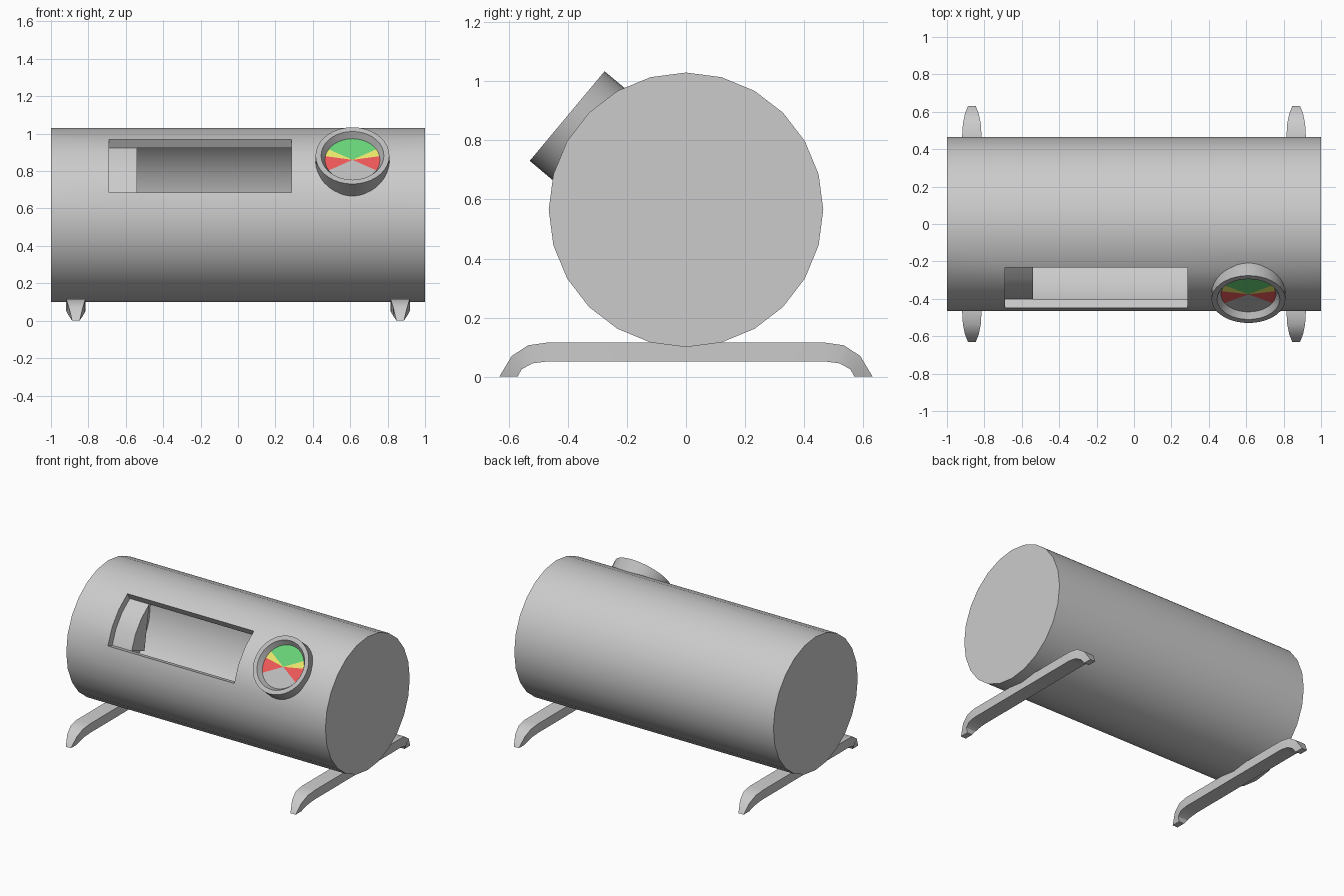
import bpy, bmesh
from math import sin, cos, radians
from mathutils import Matrix, Vector

if "Cube" in bpy.data.objects:
    bpy.data.objects.remove(bpy.data.objects["Cube"])

R, LIP, CZ = 0.465, 0.415, 0.565      # body radius, window lip radius, axis height


def finish(bm, name, mats=(), smooth=True, fix=True):
    if fix:
        bmesh.ops.recalc_face_normals(bm, faces=bm.faces)
    me = bpy.data.meshes.new(name)
    bm.to_mesh(me)
    bm.free()
    ob = bpy.data.objects.new(name, me)
    bpy.context.collection.objects.link(ob)
    for m in mats:
        me.materials.append(m)
    if smooth:
        bpy.context.view_layer.objects.active = ob
        ob.select_set(True)
        bpy.ops.object.shade_smooth_by_angle(angle=radians(30))
        ob.select_set(False)
    return ob


def arc_point(x, r, deg):
    """Point on the body section; angle runs from the top towards the front."""
    a = radians(deg)
    return Vector((x, -r * sin(a), CZ + r * cos(a)))


# Tank body: 24-sided skin with a window opening three faces high
N = 24
bm = bmesh.new()
rings = [[bm.verts.new(arc_point(x, R, 15 * i)) for i in range(N)]
         for x in (-1, -0.69, 0.285, 1)]
for j in range(3):
    for i in range(N):
        if j == 1 and 2 <= i < 5:
            continue
        k = (i + 1) % N
        bm.faces.new((rings[j][i], rings[j][k], rings[j + 1][k], rings[j + 1][i]))
bm.faces.new(rings[0][::-1])
bm.faces.new(rings[3])
# Lip around the window, running inwards
border = [rings[1][i] for i in range(2, 6)] + [rings[2][i] for i in range(5, 1, -1)]
inner = []
for v in border:
    d = v.co - Vector((v.co.x, 0, CZ))
    inner.append(bm.verts.new(v.co - d * (1 - LIP / R)))
for i in range(8):
    k = (i + 1) % 8
    bm.faces.new((border[i], border[k], inner[k], inner[i]))
finish(bm, "tank_body")

# Shutter block inside the left of the window: arc front, flat back
bm = bmesh.new()
ends = []
for x in (-0.69, -0.54):
    pts = [arc_point(x, LIP, a) for a in (30, 45, 60, 75)]
    pts.append(Vector((x, -0.26, 0.62)))
    ends.append([bm.verts.new(p) for p in pts])
for i in range(5):
    k = (i + 1) % 5
    bm.faces.new((ends[0][i], ends[0][k], ends[1][k], ends[1][i]))
bm.faces.new(ends[0])
bm.faces.new(ends[1])
finish(bm, "window_shutter")


# Gauge: lathed cup with a coloured dial floor
def material(name, rgb):
    m = bpy.data.materials.new(name)
    m.diffuse_color = (*rgb, 1)
    m.use_nodes = True
    m.node_tree.nodes["Principled BSDF"].inputs["Base Color"].default_value = m.diffuse_color
    return m


mats = [material("gauge_grey", (0.5, 0.5, 0.5)), material("dial_green", (0.14, 0.66, 0.19)),
        material("dial_yellow", (0.83, 0.80, 0.15)), material("dial_red", (0.86, 0.10, 0.10))]
S = 36
bm = bmesh.new()
loops = [[bm.verts.new((r * sin(radians(10 * i)), r * cos(radians(10 * i)), z))
          for i in range(S)]
         for r, z in ((0.1975, -0.1), (0.1975, 0), (0.168, 0), (0.147, -0.035))]
for a, b in zip(loops, loops[1:]):
    for i in range(S):
        k = (i + 1) % S
        bm.faces.new((a[i], a[k], b[k], b[i]))
bm.faces.new(loops[0])
hub = bm.verts.new((0, 0, -0.035))
for i in range(S):
    f = bm.faces.new((loops[3][i], loops[3][(i + 1) % S], hub))
    off = abs((10 * i + 5 + 180) % 360 - 180)      # angle away from dial top
    f.material_index = 1 if off < 60 else 2 if off < 80 else 3 if off < 120 else 0
bmesh.ops.recalc_face_normals(bm, faces=bm.faces)
place = Matrix(((1, 0, 0, 0.612), (0, 0.642, -0.768, -0.4025),
                (0, 0.768, 0.642, 0.8825), (0, 0, 0, 1)))
bmesh.ops.transform(bm, matrix=place, verts=bm.verts)
finish(bm, "pressure_gauge", mats, fix=False)

# Feet: bars bent down and tapered at both ends
# (outer y, outer z, inner y, inner z, half width)
half = [(0.632, 0, 0.57, 0, 0.02), (0.59, 0.07, 0.557, 0.025, 0.037),
        (0.535, 0.106, 0.52, 0.045, 0.048), (0.465, 0.116, 0.465, 0.052, 0.052)]
stations = [(-a, b, -c, d, w) for a, b, c, d, w in half] + half[::-1]
for side, name in ((-1, "left_foot"), (1, "right_foot")):
    bm = bmesh.new()
    x = 0.867 * side
    secs = [[bm.verts.new(p) for p in ((x - w, oy, oz), (x + w, oy, oz),
                                       (x + w, iy, iz), (x - w, iy, iz))]
            for oy, oz, iy, iz, w in stations]
    for a, b in zip(secs, secs[1:]):
        for i in range(4):
            k = (i + 1) % 4
            bm.faces.new((a[i], a[k], b[k], b[i]))
    bm.faces.new(secs[0])
    bm.faces.new(secs[-1])
    finish(bm, name)
